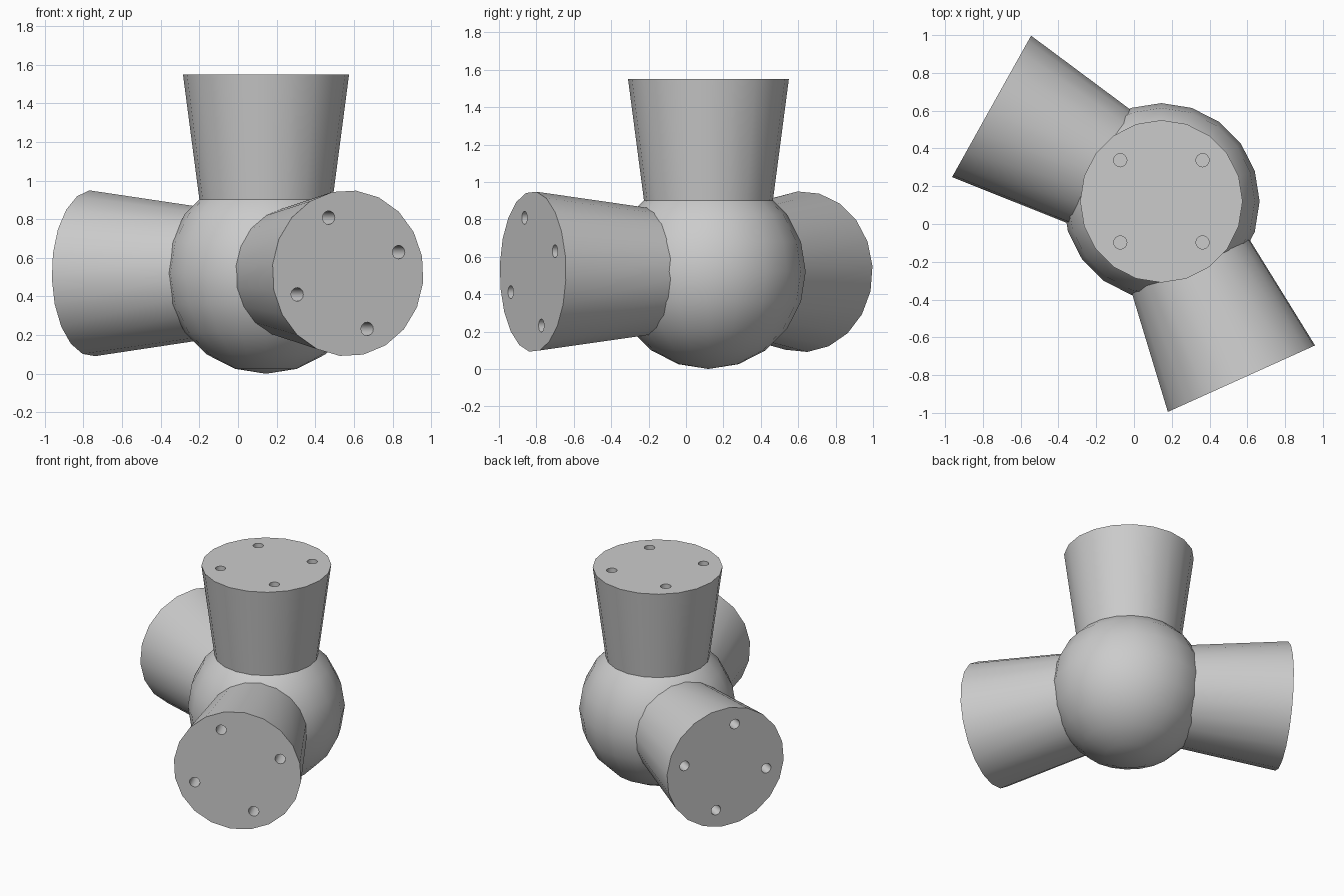
import bpy
import math
from mathutils import Matrix, Vector

CENTRE = Vector((0.145, 0.12, 0.52))
HUB_RADIUS = 0.52
SIDES = 20

if "Cube" in bpy.data.objects:
    bpy.data.objects.remove(bpy.data.objects["Cube"], do_unlink=True)

grey = bpy.data.materials.new("plain_grey")
grey.use_nodes = True
grey.diffuse_color = (0.6, 0.6, 0.6, 1)
grey.node_tree.nodes["Principled BSDF"].inputs["Base Color"].default_value = (0.6, 0.6, 0.6, 1)


def finish(obj, name):
    obj.name = name
    obj.data.materials.clear()
    obj.data.materials.append(grey)
    bpy.ops.object.select_all(action="DESELECT")
    obj.select_set(True)
    bpy.context.view_layer.objects.active = obj
    bpy.ops.object.shade_smooth_by_angle(angle=math.radians(35))


def drill(obj, x, y, z, radius=0.035, depth=0.2):
    """Cut one blind screw hole into the end face, in the arm's own frame."""
    bpy.ops.mesh.primitive_cylinder_add(vertices=16, radius=radius, depth=depth * 2,
                                        location=(x, y, z))
    cutter = bpy.context.object
    cutter.hide_render = True
    cut = obj.modifiers.new("screw_hole", "BOOLEAN")
    cut.operation = "DIFFERENCE"
    cut.solver = "EXACT"
    cut.object = cutter
    bpy.context.view_layer.objects.active = obj
    bpy.ops.object.modifier_apply(modifier=cut.name)
    bpy.data.objects.remove(cutter, do_unlink=True)


def flared_arm(name, right, up, roll):
    """Arm widening outwards from the hub, with four screw holes in its end."""
    start, end = 0.36, 1.03
    bpy.ops.mesh.primitive_cone_add(vertices=SIDES, radius1=0.342, radius2=0.43,
                                    depth=end - start,
                                    location=(0, 0, (start + end) / 2))
    arm = bpy.context.object
    bpy.ops.object.transform_apply(location=True, rotation=False, scale=False)
    for i in range(4):
        a = math.radians(45 + 90 * i)
        drill(arm, 0.308 * math.cos(a), 0.308 * math.sin(a), end)
    frame = Matrix((right, up, right.cross(up))).transposed().to_4x4()
    spin = Matrix.Rotation(math.radians(roll - 45), 4, "Z")
    arm.data.transform(Matrix.Translation(CENTRE) @ frame @ spin)
    finish(arm, name)


# Round hub
bpy.ops.mesh.primitive_uv_sphere_add(segments=SIDES, ring_count=10, radius=HUB_RADIUS,
                                     location=CENTRE)
finish(bpy.context.object, "hub")

# Upright arm
flared_arm("top_arm", Vector((1, 0, 0)), Vector((0, 1, 0)), 45)

# Level arms: heading and roll of the screw holes
for name, heading, roll in (("front_arm", -65.7, 20.8), ("back_arm", 150.8, -13)):
    h = math.radians(heading)
    flared_arm(name, Vector((-math.sin(h), math.cos(h), 0)), Vector((0, 0, 1)), roll)
